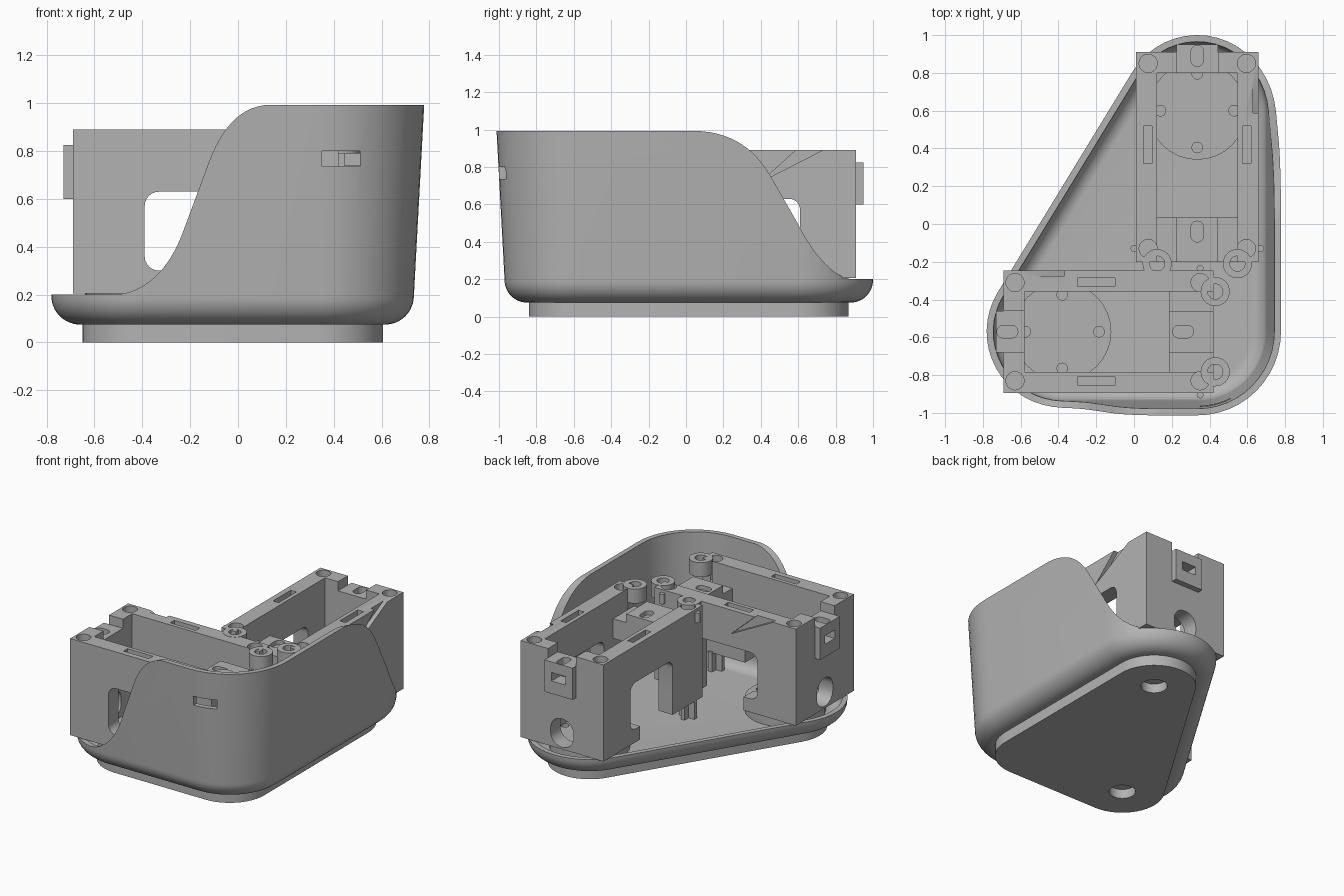
import bpy, bmesh, math
from mathutils import Vector, Matrix
from mathutils.geometry import interpolate_bezier

cube = bpy.data.objects.get("Cube")
if cube:
    bpy.data.objects.remove(cube, do_unlink=True)

grey = bpy.data.materials.new("plain grey")
grey.use_nodes = True
grey.diffuse_color = (0.45, 0.45, 0.45, 1)
grey.node_tree.nodes["Principled BSDF"].inputs["Base Color"].default_value = grey.diffuse_color

# Centres of the three rounded corners: front right, back right, front left
FRONT, BACK, SIDE = Vector((0.335, -0.57)), Vector((0.335, 0.6)), Vector((-0.38, -0.57))
along = (BACK - SIDE).normalized()
slant = math.degrees(math.atan2(along.x, -along.y))


def finish(name, bm):
    bmesh.ops.recalc_face_normals(bm, faces=bm.faces)
    mesh = bpy.data.meshes.new(name)
    bm.to_mesh(mesh)
    bm.free()
    mesh.materials.append(grey)
    obj = bpy.data.objects.new(name, mesh)
    bpy.context.collection.objects.link(obj)
    return obj


def prism(name, points, vec):
    bm = bmesh.new()
    face = bm.faces.new([bm.verts.new(p) for p in points])
    out = bmesh.ops.extrude_face_region(bm, geom=[face])
    top = [v for v in out["geom"] if isinstance(v, bmesh.types.BMVert)]
    bmesh.ops.translate(bm, verts=top, vec=vec)
    return finish(name, bm)


def block(name, x0, x1, y0, y1, z0, z1):
    return prism(name, [(x0, y0, z0), (x1, y0, z0), (x1, y1, z0), (x0, y1, z0)], (0, 0, z1 - z0))


def arc(cx, cy, r, a0, a1, n=12):
    steps = [math.radians(a0 + (a1 - a0) * i / n) for i in range(n + 1)]
    return [(cx + r * math.cos(a), cy + r * math.sin(a)) for a in steps]


def rounded(a0, a1, b0, b1, r):
    return (arc(a1 - r, b0 + r, r, -90, 0, 6) + arc(a1 - r, b1 - r, r, 0, 90, 6)
            + arc(a0 + r, b1 - r, r, 90, 180, 6) + arc(a0 + r, b0 + r, r, 180, 270, 6))


def rod(name, x, y, r, z0, z1):
    return prism(name, [(px, py, z0) for px, py in arc(x, y, r, 0, 360, 32)[:-1]], (0, 0, z1 - z0))


def combine(obj, tools, operation="DIFFERENCE"):
    bpy.context.view_layer.objects.active = obj
    for tool in tools:
        mod = obj.modifiers.new("shape", "BOOLEAN")
        mod.operation, mod.solver, mod.object = operation, "EXACT", tool
        bpy.ops.object.modifier_apply(modifier=mod.name)
        bpy.data.objects.remove(tool, do_unlink=True)


def smooth(obj):
    bpy.ops.object.select_all(action="DESELECT")
    obj.select_set(True)
    bpy.context.view_layer.objects.active = obj
    bpy.ops.object.shade_smooth_by_angle(angle=math.radians(30))


def outline(r):
    return (arc(*FRONT, r, -90, 0) + arc(*BACK, r, 0, slant, 18) + arc(*SIDE, r, slant, 270, 16))


def loft(name, profile):
    # Stack rounded triangles of (radius, height) and cap both ends
    bm = bmesh.new()
    rings = [[bm.verts.new((x, y, z)) for x, y in outline(r)] for r, z in profile]
    for low, high in zip(rings, rings[1:]):
        for i in range(len(low)):
            bm.faces.new((low[i - 1], low[i], high[i], high[i - 1]))
    bm.faces.new(rings[0])
    bm.faces.new(rings[-1])
    return finish(name, bm)


# Foot pad with two blind round holes
pad = loft("foot_pad", [(0.27, 0), (0.27, 0.08)])
combine(pad, [rod("cut", p.x, p.y, 0.085, -0.1, 0.065) for p in (BACK, SIDE)])
smooth(pad)

# Tray and tall shell: rounded lower edge, drafted wall, open top
shell = loft("shell", arc(0.28, 0.195, 0.12, -90, 0) + [(0.443, 0.992), (0.408, 0.992)]
             + arc(0.28, 0.195, 0.085, 0, -90))
inward = Vector((along.y, -along.x, 0))
sweep = [Vector(p) for p in ((0.05, 0.2), (0.2, 0.2), (0.28, 0.35), (0.32, 0.47),
                             (0.42, 0.76), (0.47, 0.9), (0.54, 0.992), (0.645, 0.993))]
edge = list(interpolate_bezier(*sweep[:4], 14)) + list(interpolate_bezier(*sweep[4:], 14))
edge = [(-1, 0.2)] + [(p[0], p[1]) for p in edge] + [(0.645, 1.2), (-1, 1.2)]
run = Vector((along.x, along.y, 0))
combine(shell, [prism("cut", [inward * u + Vector((0, 0, z)) - run * 2 for u, z in edge], run * 4),
                block("cut", 0.35, 0.51, -1.1, -0.88, 0.735, 0.8)])
smooth(shell)


# Motor cradle, modelled around the motor axis and pointing to +y
def build_cradle():
    body = block("cradle", -0.325, 0.325, -0.8, 0.31, 0.205, 0.89)
    combine(body, [block("add", -0.11, 0.11, 0.3, 0.35, 0.6, 0.825)], "UNION")
    cuts = [
        block("cut", -0.2125, 0.2125, -0.565, 0.2, 0, 1),
        # Lowered bridge between the inner ends, open underneath
        block("cut", -0.2125, 0.2125, -0.9, -0.55, 0, 0.6),
        block("cut", -0.11, 0.11, -0.9, -0.55, 0.8, 1),
        # Notch and latch opening at the outer end
        block("cut", -0.11, 0.11, 0.19, 0.4, 0.825, 1),
        block("cut", -0.055, 0.055, 0.25, 0.4, 0.69, 0.75),
        # Side windows, open at the bottom
        prism("cut", [(-0.5, y, z) for y, z in rounded(-0.465, 0.01, 0.3, 0.63, 0.06)], (1, 0, 0)),
        block("cut", -0.5, 0.5, -0.465, -0.1, 0, 0.4),
        block("cut", -0.5, 0.5, -0.9, -0.46, 0, 0.24),
        # Cable opening
        prism("cut", [(x, 0.15, z) for x, z in rounded(-0.09, 0.09, 0.22, 0.42, 0.085)], (0, 0.3, 0)),
        # Slanted groove on the outer wall
        prism("cut", [(0.295, -0.2, 0.72), (0.295, 0.15, 0.9), (0.295, 0, 0.9)], (0.1, 0, 0)),
    ]
    for s in (-1, 1):
        a, b = sorted((s * 0.11, s * 0.2125))
        cuts.append(block("cut", a, b, -0.9, -0.55, 0.74, 1))
        cuts += [rod("cut", s * 0.26, y, 0.048, 0.72, 1) for y in (0.25, -0.73)]
        a, b = sorted((s * 0.24, s * 0.285))
        cuts.append(block("cut", a, b, -0.28, -0.08, 0.8, 1))
    # Oval screw holes in the bridge and the notch
    for y in (-0.64, 0.29):
        oval = rounded(-0.033, 0.033, y - 0.055, y + 0.055, 0.032)
        cuts.append(prism("cut", [(px, py, 0.77) for px, py in oval], (0, 0, 0.2)))
    combine(body, cuts)
    return body


def build_parts():
    parts = [build_cradle()]
    # Round turntable seat with four screw holes
    seat = rod("motor_seat", 0, 0, 0.26, 0.1, 0.205)
    combine(seat, [rod("cut", 0.195 * x, 0.195 * y, 0.028, 0.16, 0.3)
                   for x, y in ((1, 0), (-1, 0), (0, 1), (0, -1))])
    parts.append(seat)
    for s, side in ((-1, "a"), (1, "b")):
        # Screw rings at the inner corners
        ring = rod("screw_ring_" + side, s * 0.2125, -0.81, 0.077, 0.79, 0.892)
        combine(ring, [rod("cut", s * 0.2125, -0.81, 0.04, 0.7, 1)])
        parts.append(ring)
        # Cross-shaped support posts on the floor
        post = block("support_post_" + side, s * 0.26 - 0.06, s * 0.26 + 0.06, -0.745, -0.715, 0.1, 0.25)
        combine(post, [block("add", s * 0.26 - 0.015, s * 0.26 + 0.015, -0.79, -0.67, 0.1, 0.25)], "UNION")
        parts.append(post)
        # Small locating pegs on the side walls
        parts.append(rod("side_peg_" + side, s * 0.335, -0.73, 0.018, 0.8, 0.87))
    return parts


# Place one set at the back and a quarter-turned set at the front
for label, centre, turn in (("back_", BACK, 0), ("front_", SIDE, 90)):
    place = Matrix.Translation((centre.x, centre.y, 0)) @ Matrix.Rotation(math.radians(turn), 4, "Z")
    for part in build_parts():
        part.name = label + part.name
        part.data.transform(place)
        smooth(part)
